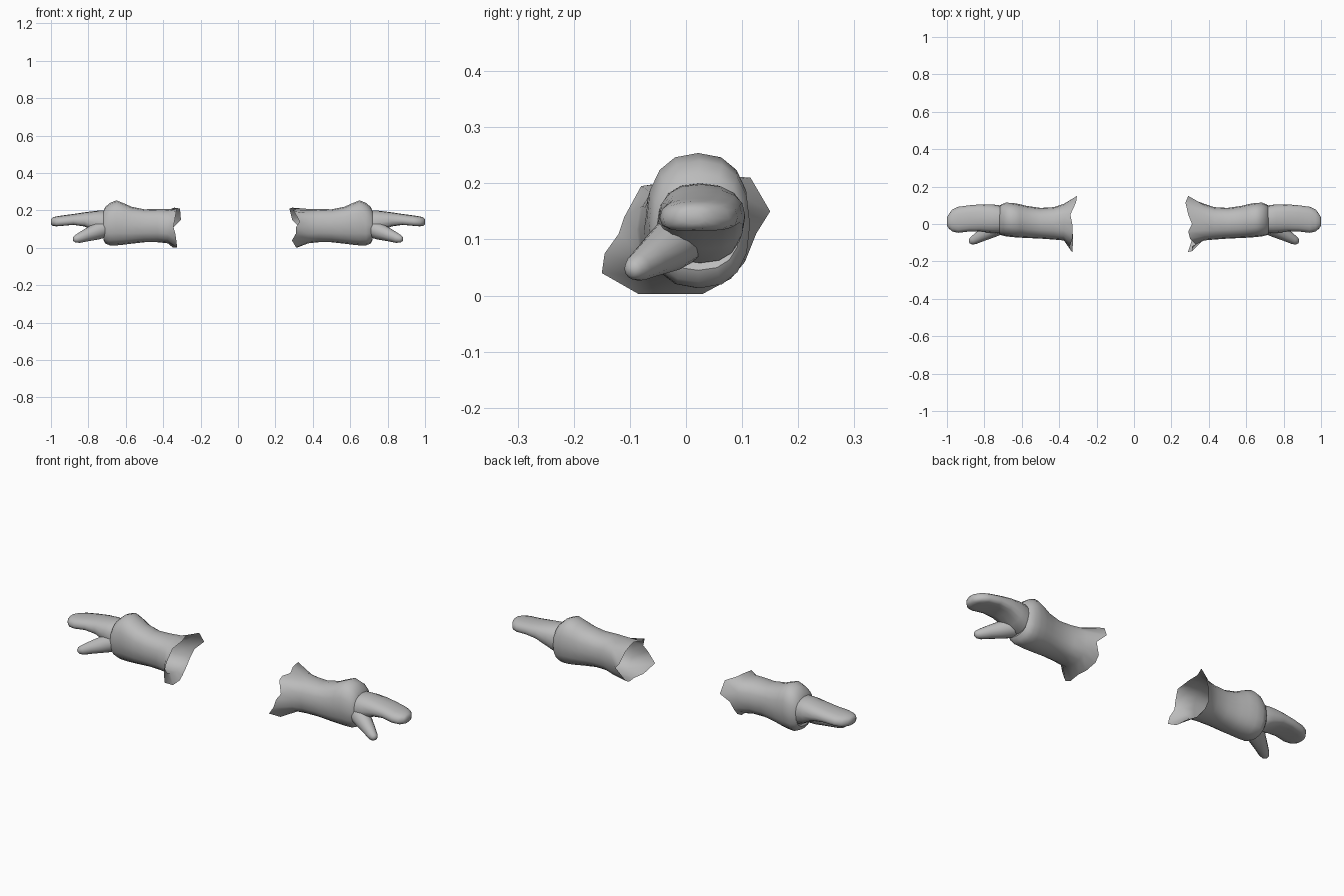
import bpy, bmesh, math
from mathutils import Vector

if "Cube" in bpy.data.objects:
    bpy.data.objects.remove(bpy.data.objects["Cube"])

grey = bpy.data.materials.new("soft grey")
grey.diffuse_color = (0.5, 0.5, 0.5, 1)
grey.use_nodes = True
grey.node_tree.nodes["Principled BSDF"].inputs["Base Color"].default_value = grey.diffuse_color


def section(x, y0, y1, z0, z1, n=16, power=2.4, cup=0.0):
    """Rounded-box ring across the arm, with an optional hollow underside."""
    pts = []
    for i in range(n):
        a = 2 * math.pi * i / n
        c, s = math.cos(a), math.sin(a)
        u = math.copysign(abs(c) ** (2 / power), c)
        v = math.copysign(abs(s) ** (2 / power), s)
        z = (z0 + z1) / 2 + v * (z1 - z0) / 2
        if s < -0.1:
            z += cup * (1 - u * u)
        pts.append(Vector((x, (y0 + y1) / 2 + u * (y1 - y0) / 2, z)))
    return pts


def loft(name, rings, side, cap=False):
    """Skin rings that run outward along x; side = -1 mirrors the part."""
    bm = bmesh.new()
    rows = [[bm.verts.new((p.x * side, p.y, p.z)) for p in r] for r in rings]
    n = len(rows[0])
    faces = []
    for a, b in zip(rows, rows[1:]):
        for j in range(n):
            k = (j + 1) % n
            faces.append([a[j], a[k], b[k], b[j]])
    if cap:
        faces.append(rows[-1])
    for f in faces:
        bm.faces.new(f if side > 0 else f[::-1]).smooth = True
    me = bpy.data.meshes.new(name)
    bm.to_mesh(me)
    bm.free()
    me.set_sharp_from_angle(angle=math.radians(50))
    me.materials.append(grey)
    ob = bpy.data.objects.new(name, me)
    bpy.context.collection.objects.link(ob)


# torn open rim of the sleeve: outline (y, z) and its ragged depth on each arm
RIM = [(.125, .11), (.15, .15), (.115, .21), (.05, .215), (0, .205), (-.04, .2),
       (-.08, .195), (-.11, .14), (-.12, .11), (-.145, .075), (-.15, .04),
       (-.085, .003), (-.02, .003), (.03, .003), (.08, .03), (.105, .06)]
TORN = {1: [.33, .29, .275, .29, .31, .29, .3, .33, .31, .31, .288, .31, .32, .315, .3, .3],
        -1: [.345, .305, .31, .34, .33, .33, .33, .34, .345, .335, .33, .325, .33, .35, .36, .36]}

# x, y range, z range
SLEEVE = [(.375, -.088, .108, .024, .208), (.43, -.083, .09, .03, .208),
          (.50, -.078, .086, .03, .206), (.57, -.075, .096, .022, .22),
          (.61, -.073, .106, .017, .238), (.65, -.07, .113, .013, .254),
          (.685, -.066, .114, .013, .24), (.71, -.06, .105, .024, .218),
          (.72, -.052, .096, .045, .195), (.712, -.046, .09, .06, .185)]
# x, y range, z range, palm hollow
HAND = [(.66, -.045, .085, .06, .185, 0), (.72, -.05, .1, .058, .2, 0),
        (.76, -.048, .105, .075, .198, .008), (.82, -.041, .105, .1, .19, .014),
        (.88, -.04, .1, .108, .181, .016), (.94, -.047, .092, .104, .173, .014),
        (.972, -.04, .077, .105, .168, .01), (.992, -.022, .05, .114, .162, .004),
        (1.0, -.008, .033, .128, .152, 0)]
# x, y, z, radius
THUMB = [(.70, 0, .11, .05), (.76, -.03, .086, .044), (.82, -.064, .064, .032),
         (.855, -.085, .05, .025), (.872, -.094, .045, .018), (.879, -.098, .042, .008)]


def thumb_rings(n=12):
    axis = (Vector(THUMB[-1][:3]) - Vector(THUMB[0][:3])).normalized()
    up = axis.cross(Vector((0, 1, 0))).normalized()
    if up.z < 0:
        up = -up
    across = up.cross(axis).normalized()
    rings = []
    for x, y, z, r in THUMB:
        rings.append([Vector((x, y, z)) + r * (math.cos(t) * across + math.sin(t) * up)
                      for t in (2 * math.pi * i / n for i in range(n))])
    return rings


for side, label in ((1, "right"), (-1, "left")):
    rim = [Vector((x, y, z)) for x, (y, z) in zip(TORN[side], RIM)]
    loft(label + "_sleeve", [rim] + [section(*s) for s in SLEEVE], side)
    loft(label + "_mitten_hand", [section(*h[:5], cup=h[5]) for h in HAND], side, cap=True)
    loft(label + "_thumb", thumb_rings(), side, cap=True)
